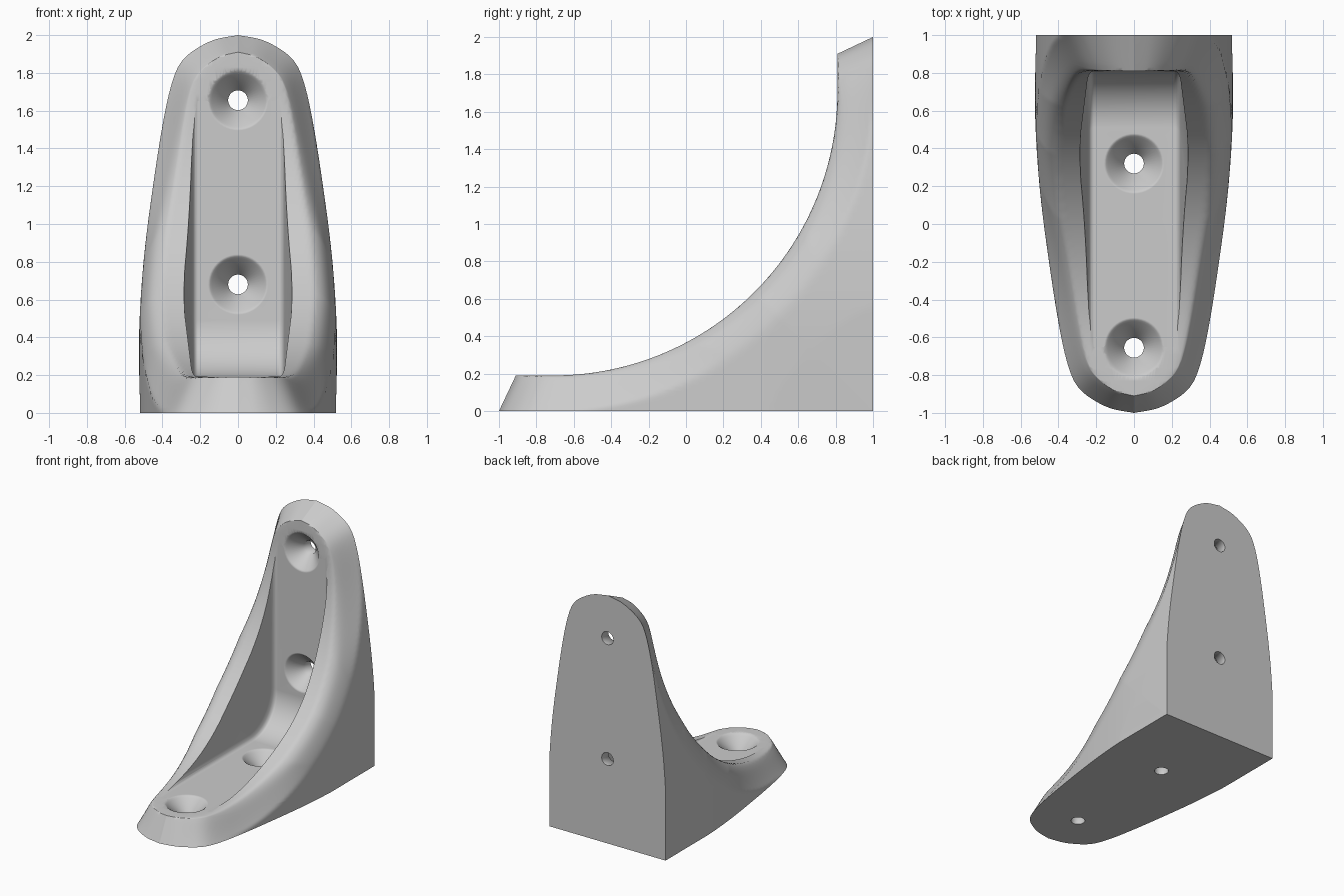
import bpy, bmesh
from math import sin, cos, pi, hypot, radians, atan2
from mathutils import Matrix, Vector

default = bpy.data.objects.get("Cube")
if default:
    bpy.data.objects.remove(default)

PLATE = 0.19            # thickness of foot and wall plates
BOW = 1.71              # centre of the concave front arc, from the corner
SLANT = 0.09            # setback of the sloping plate tips
OUTLINE = [(0, .518), (.4, .524), (.8, .5), (1.2, .45), (1.6, .385), (1.8, .332),
           (1.88, .282), (1.94, .2), (1.98, .11), (2, 0)]
SLOPES = []
for i in range(len(OUTLINE)):
    t0, w0 = OUTLINE[max(i - 1, 0)]
    t1, w1 = OUTLINE[min(i + 1, len(OUTLINE) - 1)]
    SLOPES.append((w1 - w0) / (t1 - t0))


def half_width(t):
    """Smooth half width of a plate at distance t from the corner."""
    for i in range(len(OUTLINE) - 1):
        (t0, w0), (t1, w1) = OUTLINE[i], OUTLINE[i + 1]
        if t <= t1:
            span = t1 - t0
            s = (t - t0) / span
            r = 1 - s
            return (w0 * r * r * (1 + 2 * s) + w1 * s * s * (3 - 2 * s)
                    + span * s * r * (SLOPES[i] * r - SLOPES[i + 1] * s))
    return -1


def inside(x, a, z):
    """Solid test; a is the distance from the back, z the height."""
    depth = hypot(max(BOW - a, 0), max(BOW - z, 0)) - (BOW - PLATE)
    if depth < 0:
        return False
    h = max(0, 1 - depth / PLATE)
    middle = min(1, 3 * a * z / (a * a + z * z + 1e-9))
    width = min(half_width(a + SLANT * h), half_width(z + SLANT * h))
    inset = (.28 - .16 * middle) * h ** (1 + .5 * middle) + .08 * middle * h ** 8
    return abs(x) <= width * (1 - inset)


def finish(bm, name):
    bmesh.ops.remove_doubles(bm, verts=bm.verts, dist=1e-5)
    bmesh.ops.recalc_face_normals(bm, faces=bm.faces)
    mesh = bpy.data.meshes.new(name)
    bm.to_mesh(mesh)
    bm.free()
    obj = bpy.data.objects.new(name, mesh)
    bpy.context.collection.objects.link(obj)
    return obj


def grid(bm, rows, closed=False):
    """Skin rows of points and cap the first and last row."""
    rows = [[bm.verts.new(p) for p in row] for row in rows]
    n = len(rows[0])
    for r0, r1 in zip(rows, rows[1:]):
        for i in range(n if closed else n - 1):
            j = (i + 1) % n
            bm.faces.new((r0[i], r0[j], r1[j], r1[i]))
    bm.faces.new(rows[0])
    bm.faces.new(rows[-1])


# Body: fan of cross-sections turning about the bottom back edge
def surface_point(theta, phi):
    dx, da, dz = sin(phi), cos(phi) * cos(theta), cos(phi) * sin(theta)
    low, high = 0, 2.2
    for _ in range(22):
        mid = (low + high) / 2
        if inside(mid * dx, mid * da, mid * dz):
            low = mid
        else:
            high = mid
    return Vector((low * dx, 1 - low * da, low * dz))


tip = atan2(PLATE, 2 - SLANT)
TIP_ROWS, ARC_ROWS, STEPS = 10, 48, 80
turns = [tip * i / TIP_ROWS for i in range(TIP_ROWS)]
turns += [tip + (pi / 4 - tip) * (i / ARC_ROWS) ** 1.6 for i in range(ARC_ROWS + 1)]
turns += [pi / 2 - t for t in reversed(turns[:-1])]
rows = []
for theta in turns:
    row = []
    for k in range(-STEPS, STEPS + 1):
        u = k / STEPS
        row.append(surface_point(theta, pi / 2 * u * abs(u) ** .6))
    rows.append(row)
bm = bmesh.new()
grid(bm, rows)
body = finish(bm, "corner_bracket")


# Pocket cutter: drafted channel with filleted corners
def channel(m, fillet=.3):
    base = PLATE + m
    c = base + fillet
    path = [(BOW - .06 + m, base)]
    for i in range(17):
        ang = pi / 2 * i / 16
        path.append((c - fillet * sin(ang), c - fillet * cos(ang)))
    return path + [(base, BOW - .06 + m)]


SECTION = [(.212, 0), (.228, .006), (.239, .02), (.246, .045), (.335, .75)]
layers = [(w, channel(m)) for w, m in SECTION]
rows = []
for i in range(len(layers[0][1])):
    half = [(w, 1 - path[i][0], path[i][1]) for w, path in layers]
    rows.append(half + [(-x, y, z) for x, y, z in reversed(half)])
bm = bmesh.new()
grid(bm, rows, closed=True)
cutters = [finish(bm, "pocket_cutter")]


# Countersunk screw hole cutters, two per plate
def screw_cutter(name, matrix):
    profile = [(.052, -.1), (.052, .085), (.138, .172), (.147, .182), (.162, .1915), (.162, .23)]
    ring = [[(r * cos(2 * pi * k / 48), r * sin(2 * pi * k / 48), z) for k in range(48)]
            for r, z in profile]
    bm = bmesh.new()
    grid(bm, ring, closed=True)
    bm.transform(matrix)
    return finish(bm, name)


for dist in (.68, 1.655):
    cutters.append(screw_cutter("foot_hole_cutter", Matrix.Translation((0, 1 - dist, 0))))
    cutters.append(screw_cutter("wall_hole_cutter",
                                Matrix.Translation((0, 1, dist)) @ Matrix.Rotation(pi / 2, 4, 'X')))

bpy.context.view_layer.objects.active = body
for cutter in cutters:
    cutter.hide_render = True
    mod = body.modifiers.new(cutter.name, 'BOOLEAN')
    mod.operation, mod.solver, mod.object = 'DIFFERENCE', 'EXACT', cutter
    bpy.ops.object.modifier_apply(modifier=mod.name)
    bpy.data.objects.remove(cutter)

# Plain grey finish
grey = bpy.data.materials.new("light_grey")
grey.use_nodes = True
colour = (.6, .6, .6, 1)
grey.diffuse_color = colour
grey.node_tree.nodes["Principled BSDF"].inputs["Base Color"].default_value = colour
body.data.materials.clear()
body.data.materials.append(grey)

# Soft shading that favours the large flat faces
bpy.ops.object.select_all(action='DESELECT')
body.select_set(True)
bpy.ops.object.shade_smooth_by_angle(angle=radians(48))
weighted = body.modifiers.new("weighted_normals", 'WEIGHTED_NORMAL')
weighted.keep_sharp = True
